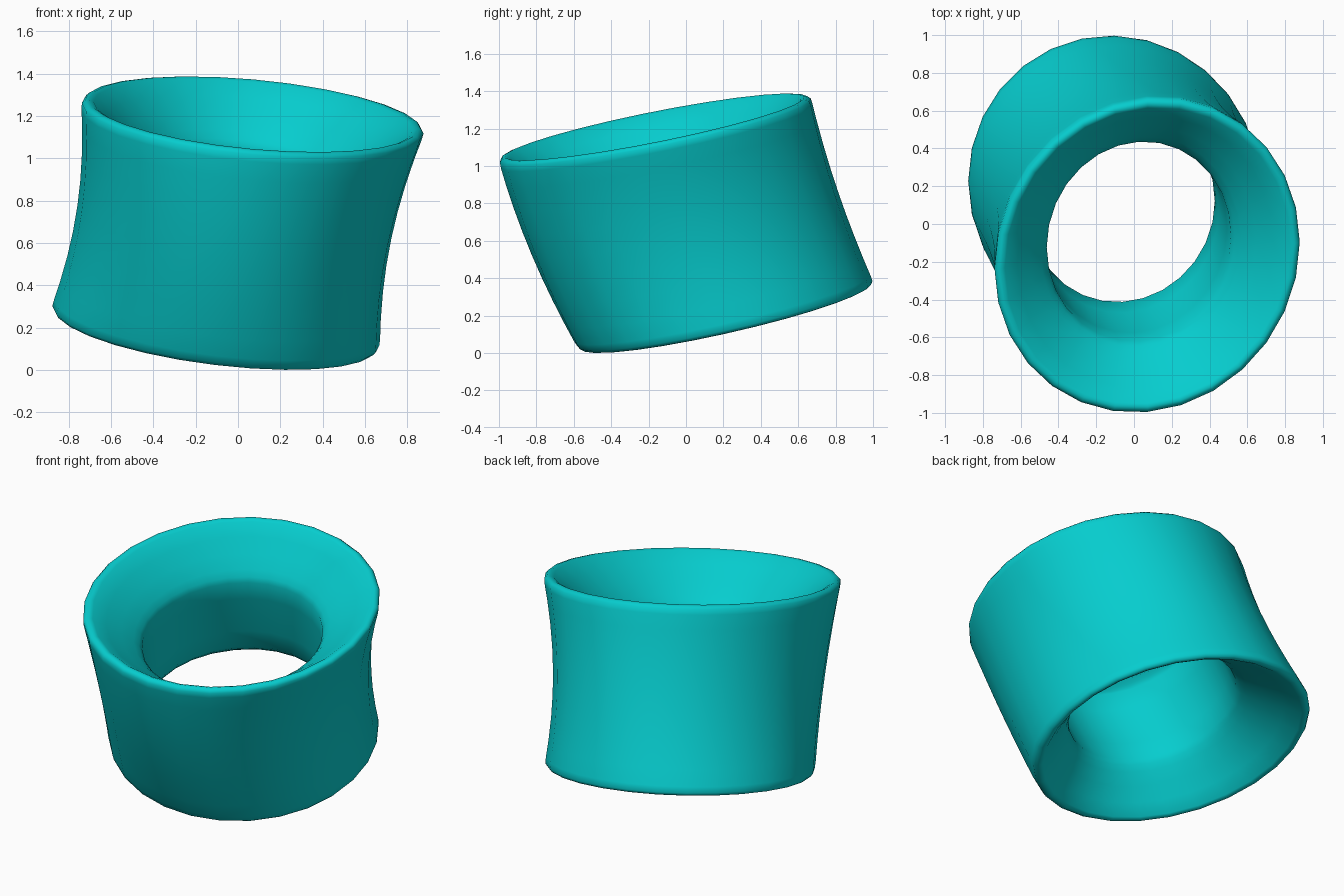
import bpy, bmesh, math

if "Cube" in bpy.data.objects:
    bpy.data.objects.remove(bpy.data.objects["Cube"])

SEGMENTS = 28


def through(t, low, mid, high):
    """Smooth curve through three values at t = -1, 0, 1."""
    return mid + t * (high - low) / 2 + t * t * ((high + low) / 2 - mid)


def oval(xx, yy, xy):
    """Skewed oval from squared half-widths, as a triangular matrix."""
    a = math.sqrt(xx)
    return (a, xy / a, math.sqrt(yy - (xy / a) ** 2))


def outer(t):
    return oval(through(t, 0.603, 0.551, 0.659),
                through(t, 0.626, 0.668, 0.700),
                through(t, -0.015, 0.016, 0.0565))


def throat(t):
    return oval(0.238, 0.267 + 0.026 * t, 0.015)


def section(t, size):
    """Points of one section; size 0 is the throat wall, 1 the outer wall."""
    shape = [p + (q - p) * size for p, q in zip(throat(max(-1, min(1, t))), outer(t))]
    cx = through(t, -0.105, -0.017, 0.07)
    cy = through(t, 0.21, -0.008, -0.165)
    cz = 0.695 + 0.493 * t
    tilt = 1 - 0.035 * t
    points = []
    for i in range(SEGMENTS):
        ang = 2 * math.pi * i / SEGMENTS
        dx = shape[0] * math.cos(ang)
        dy = shape[1] * math.cos(ang) + shape[2] * math.sin(ang)
        points.append((cx + dx, cy + dy, cz + tilt * (0.214 * dy - 0.111 * dx)))
    return points


# Half profile: outer wall, rounded lip, flare, throat
half = [(0.0, 1), (0.25, 1), (0.5, 1), (0.75, 1), (0.93, 1), (0.995, 0.99),
        (1.025, 0.94), (1.033, 0.88), (1.015, 0.82),
        (0.89, 0.61), (0.75, 0.37), (0.62, 0.15), (0.55, 0.055), (0.49, 0.0),
        (0.25, 0.0), (0.0, 0.0)]
profile = half + [(-t, s) for t, s in reversed(half[1:-1])]

# Tilted ring, lofted around its closed profile
bm = bmesh.new()
rings = [[bm.verts.new(p) for p in section(t, s)] for t, s in profile]
for k, ring in enumerate(rings):
    following = rings[(k + 1) % len(rings)]
    for i in range(SEGMENTS):
        j = (i + 1) % SEGMENTS
        bm.faces.new((ring[i], ring[j], following[j], following[i]))
bmesh.ops.recalc_face_normals(bm, faces=bm.faces)

# Stand on the ground
low = min(v.co.z for v in bm.verts)
bmesh.ops.translate(bm, verts=bm.verts, vec=(0, 0, -low))

mesh = bpy.data.meshes.new("flared_ring")
bm.to_mesh(mesh)
bm.free()
body = bpy.data.objects.new("flared_ring", mesh)
bpy.context.collection.objects.link(body)

teal = bpy.data.materials.new("teal")
teal.diffuse_color = (0.002, 0.61, 0.62, 1.0)
teal.use_nodes = True
teal.node_tree.nodes["Principled BSDF"].inputs["Base Color"].default_value = teal.diffuse_color
mesh.materials.append(teal)

bpy.context.view_layer.objects.active = body
body.select_set(True)
bpy.ops.object.shade_smooth_by_angle(angle=math.radians(60))
